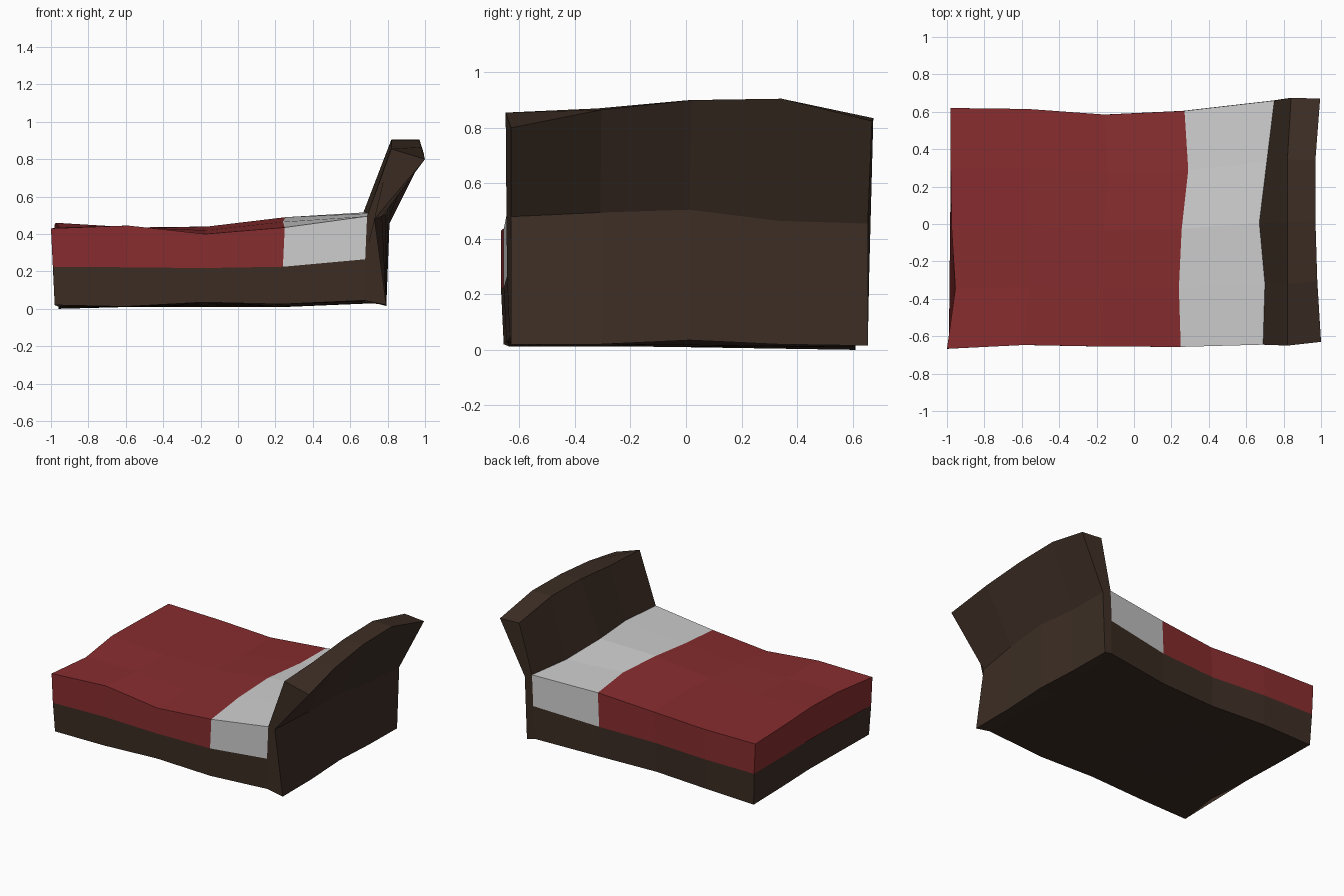
import bpy

old = bpy.data.objects.get("Cube")
if old:
    bpy.data.objects.remove(old)


def material(name, rgb):
    m = bpy.data.materials.new(name)
    m.use_nodes = True
    m.diffuse_color = (*rgb, 1)
    m.node_tree.nodes["Principled BSDF"].inputs["Base Color"].default_value = (*rgb, 1)
    return m


wood = material("dark_wood", (0.046, 0.027, 0.018))
red = material("red_blanket", (0.245, 0.026, 0.028))
white = material("white_sheet", (0.62, 0.62, 0.62))


def loft(name, loops, mat):
    """Skin a row of closed cross-sections and cap both ends."""
    n = len(loops[0])
    verts = [p for loop in loops for p in loop]
    faces = [tuple(range(n))[::-1]]
    for i in range(len(loops) - 1):
        for j in range(n):
            k = (j + 1) % n
            faces.append((i * n + j, i * n + k, (i + 1) * n + k, (i + 1) * n + j))
    faces.append(tuple(range((len(loops) - 1) * n, len(loops) * n)))
    me = bpy.data.meshes.new(name)
    me.from_pydata(verts, [], faces)
    me.materials.append(mat)
    me.update()
    ob = bpy.data.objects.new(name, me)
    bpy.context.collection.objects.link(ob)
    # Make all faces point outward
    import bmesh
    bm = bmesh.new()
    bm.from_mesh(me)
    bmesh.ops.recalc_face_normals(bm, faces=bm.faces)
    bm.to_mesh(me)
    bm.free()
    return ob


def mix(a, b, t):
    return a + (b - a) * t


# Uneven, hand-shaped outline: columns run foot to head, rows run front to back
ROWS = 5
foot_x = [-1.0, -0.955, -0.975, -0.98, -0.98]
seam_x = [0.25, 0.24, 0.255, 0.29, 0.27]
head_x = [0.69, 0.70, 0.67, 0.71, 0.75]
front_y = [-0.667, -0.647, -0.655, -0.657, -0.645]
back_y = [0.62, 0.615, 0.585, 0.605, 0.66]
mid_z = [0.225, 0.222, 0.218, 0.225, 0.265]
floor_front = [0.02, 0.012, 0.035, 0.025, 0.045]
floor_back = [0.0, 0.01, 0.01, 0.01, 0.03]
top_z = [[0.43, 0.435, 0.46, 0.45, 0.44],
         [0.445, 0.435, 0.43, 0.435, 0.435],
         [0.40, 0.42, 0.44, 0.44, 0.435],
         [0.435, 0.465, 0.49, 0.485, 0.465],
         [0.495, 0.51, 0.515, 0.48, 0.485]]


def point(c, r, level):
    t = r / (ROWS - 1)
    xs = (foot_x[r], mix(foot_x[r], seam_x[r], 0.33), mix(foot_x[r], seam_x[r], 0.66),
          seam_x[r], head_x[r])
    x, y = xs[c], mix(front_y[c], back_y[c], t)
    if level == "top":
        return (x, y, top_z[c][r])
    if level == "mid":
        return (x + (0.01 if c == 0 else -0.01), y, mid_z[c])
    return (x + (0.02 if c == 0 else -0.015), y * 0.985, mix(floor_front[c], floor_back[c], t))


def block(name, columns, low, high, mat):
    loops = []
    for c in columns:
        lower = [point(c, r, low) for r in range(ROWS)]
        upper = [point(c, r, high) for r in range(ROWS)]
        loops.append(lower + upper[::-1])
    return loft(name, loops, mat)


# Mattress on its frame
block("bed_frame", range(5), "floor", "mid", wood)
block("blanket", range(4), "mid", "top", red)
block("sheet", range(3, 5), "mid", "top", white)

# Headboard: upright lower part with a flared, bowed upper part
kink_x = [0.73, 0.77, 0.79, 0.80, 0.81]
kink_z = [0.48, 0.495, 0.505, 0.465, 0.455]
inner_x = [0.82, 0.82, 0.82, 0.82, 0.84]
inner_z = [0.855, 0.87, 0.90, 0.905, 0.835]
rim_x = [1.0, 0.98, 0.97, 0.97, 0.995]
rim_z = [0.80, 0.865, 0.90, 0.905, 0.825]
base_z = [0.02, 0.02, 0.035, 0.02, 0.015]
sections = []
for r in range(ROWS):
    t = r / (ROWS - 1)
    low_y = mix(-0.63, 0.655, t)
    sections.append([
        point(4, r, "floor"),
        point(4, r, "mid"),
        point(4, r, "top"),
        (inner_x[r], mix(-0.65, 0.675, t), inner_z[r]),
        (rim_x[r], mix(-0.63, 0.67, t), rim_z[r]),
        (kink_x[r], low_y, kink_z[r]),
        (0.793, low_y, base_z[r]),
    ])
loft("headboard", sections, wood)
